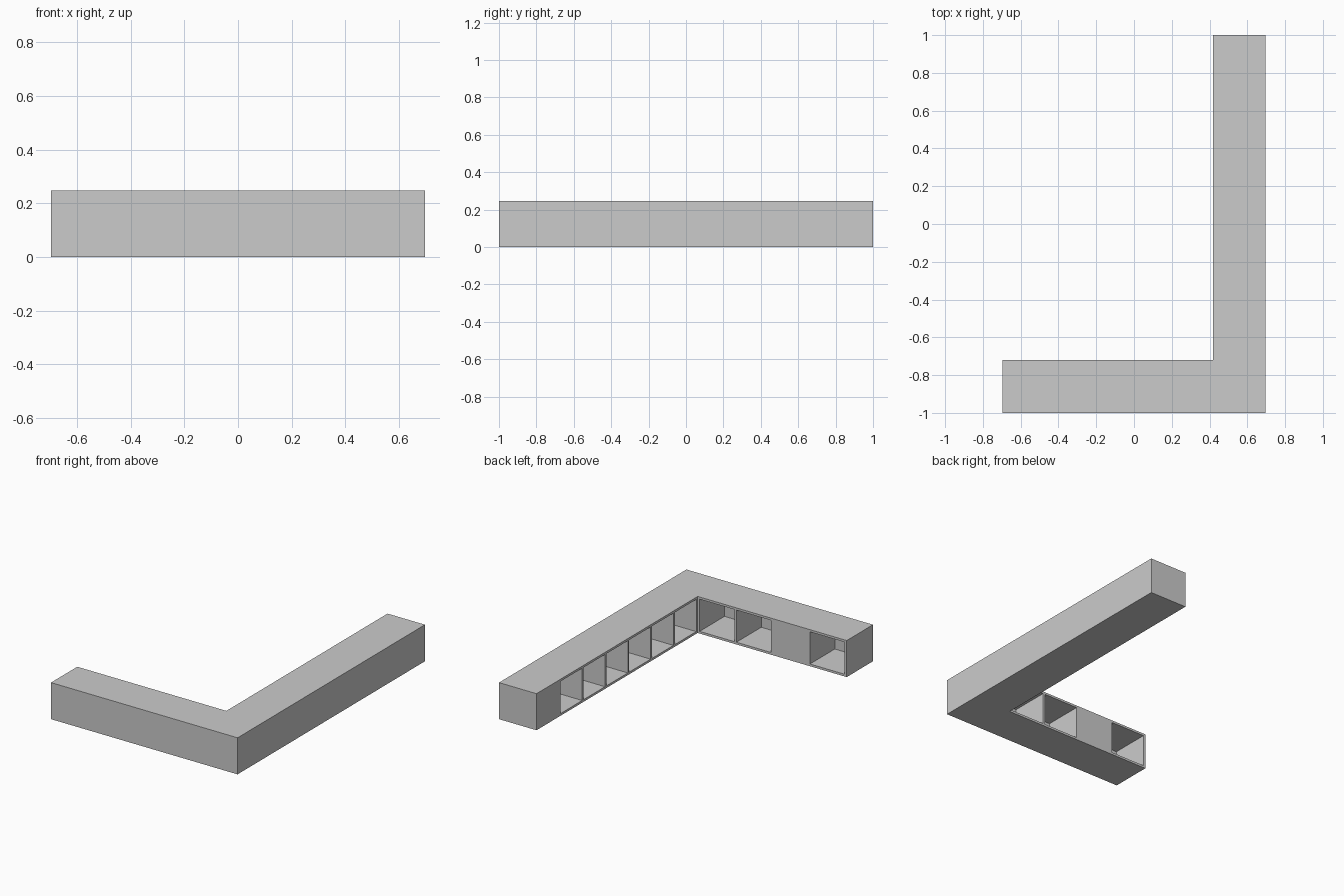
import bpy, bmesh

if "Cube" in bpy.data.objects:
    bpy.data.objects.remove(bpy.data.objects["Cube"])

X, Y, H = 0.697, 1.0, 0.247      # half width, half length, height
D, T = 0.28, 0.015               # cabinet depth, board thickness
XI, YI = X - D, -Y + D           # inner faces of the two arms


def box(name, x0, x1, y0, y1, z0=T, z1=H - T):
    bm = bmesh.new()
    bmesh.ops.create_cube(bm, size=1)
    for v in bm.verts:
        v.co = (x1 if v.co.x > 0 else x0,
                y1 if v.co.y > 0 else y0,
                z1 if v.co.z > 0 else z0)
    return finish(name, bm)


def finish(name, bm):
    bmesh.ops.recalc_face_normals(bm, faces=bm.faces)
    mesh = bpy.data.meshes.new(name)
    bm.to_mesh(mesh)
    bm.free()
    obj = bpy.data.objects.new(name, mesh)
    bpy.context.collection.objects.link(obj)
    return obj


def l_board(name, z):
    outline = [(-X, -Y), (X, -Y), (X, Y), (XI, Y), (XI, YI), (-X, YI)]
    bm = bmesh.new()
    face = bm.faces.new([bm.verts.new((x, y, z)) for x, y in outline])
    ext = bmesh.ops.extrude_face_region(bm, geom=[face])
    for v in ext["geom"]:
        if isinstance(v, bmesh.types.BMVert):
            v.co.z += T
    return finish(name, bm)


# L-shaped top and bottom boards
l_board("bottom_board", 0)
l_board("top_board", H - T)

# Closed outer walls
box("front_wall", -X, X, -Y, -Y + T)
box("right_wall", X - T, X, -Y + T, Y)

# Long arm: seven bays, the far end one closed by a flush panel
step = (Y - YI - T) / 7
for i in range(8):
    y = YI + i * step
    box(f"long_arm_divider_{i + 1}", XI, X - T, y, y + T)
box("long_arm_panel", XI, XI + T, YI + 6 * step + T, Y - T)

# Short arm: four bays, counted from the open end, the second one closed
step = (XI + X - T) / 4
for i in range(5):
    x = -X + i * step
    box(f"short_arm_divider_{i + 1}", x, x + T, -Y + T, YI)
box("short_arm_panel", -X + step + T, -X + 2 * step, YI - T, YI)
